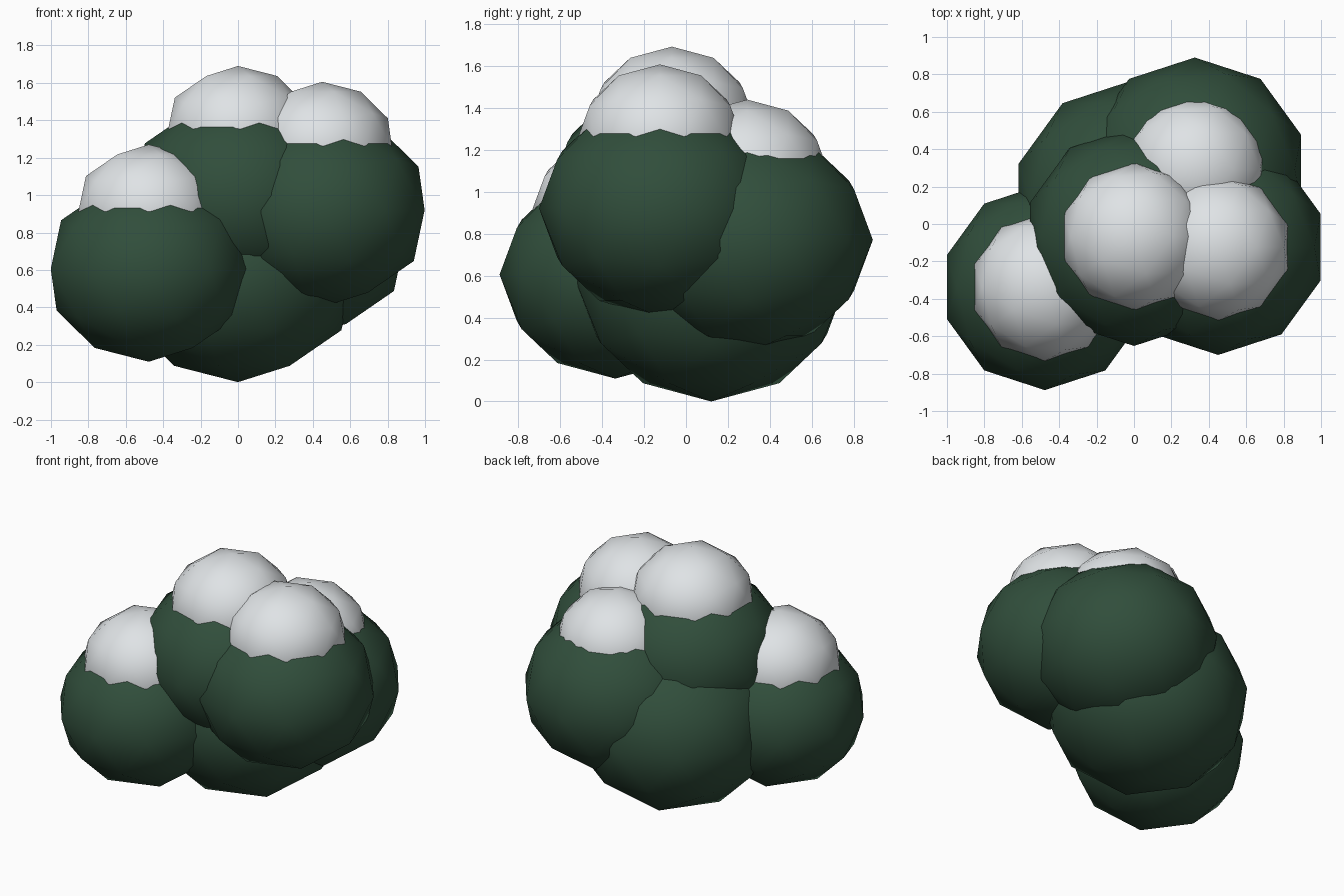
import bpy

cube = bpy.data.objects.get("Cube")
if cube:
    bpy.data.objects.remove(cube, do_unlink=True)

FLATTEN = 0.9  # every clump is slightly squashed


def material(name, rgb):
    mat = bpy.data.materials.new(name)
    mat.use_nodes = True
    colour = (*rgb, 1.0)
    mat.diffuse_color = colour
    bsdf = mat.node_tree.nodes["Principled BSDF"]
    bsdf.inputs["Base Color"].default_value = colour
    bsdf.inputs["Roughness"].default_value = 0.9
    return mat


leaf_green = material("leaf green", (0.03, 0.076, 0.044))
snow_white = material("snow white", (0.74, 0.77, 0.79))


def clump(name, centre, radius, mat):
    """Low-poly smooth ball, flattened vertically."""
    bpy.ops.mesh.primitive_ico_sphere_add(subdivisions=2, radius=radius, location=centre)
    ball = bpy.context.object
    ball.name = ball.data.name = name
    ball.scale.z = FLATTEN
    bpy.ops.object.transform_apply(location=False, rotation=False, scale=True)
    bpy.ops.object.shade_smooth()
    ball.data.materials.append(mat)


# Base clump without snow
clump("base_foliage", (0, 0.12, 0.585), 0.65, leaf_green)

# Clumps with a snow cap: name, x, y, foliage z, foliage radius, cap z, cap radius
snowy = [
    ("low_right", -0.477, -0.337, 0.605, 0.551, 0.915, 0.395),
    ("front_left", 0.45, -0.124, 0.92, 0.576, 1.252, 0.393),
    ("top", 0, -0.067, 1.0, 0.585, 1.333, 0.397),
    ("back_left", 0.325, 0.292, 0.77, 0.598, 1.087, 0.39),
]
for name, x, y, z, radius, cap_z, cap_radius in snowy:
    clump(name + "_foliage", (x, y, z), radius, leaf_green)
    clump(name + "_snow_cap", (x, y, cap_z), cap_radius, snow_white)
